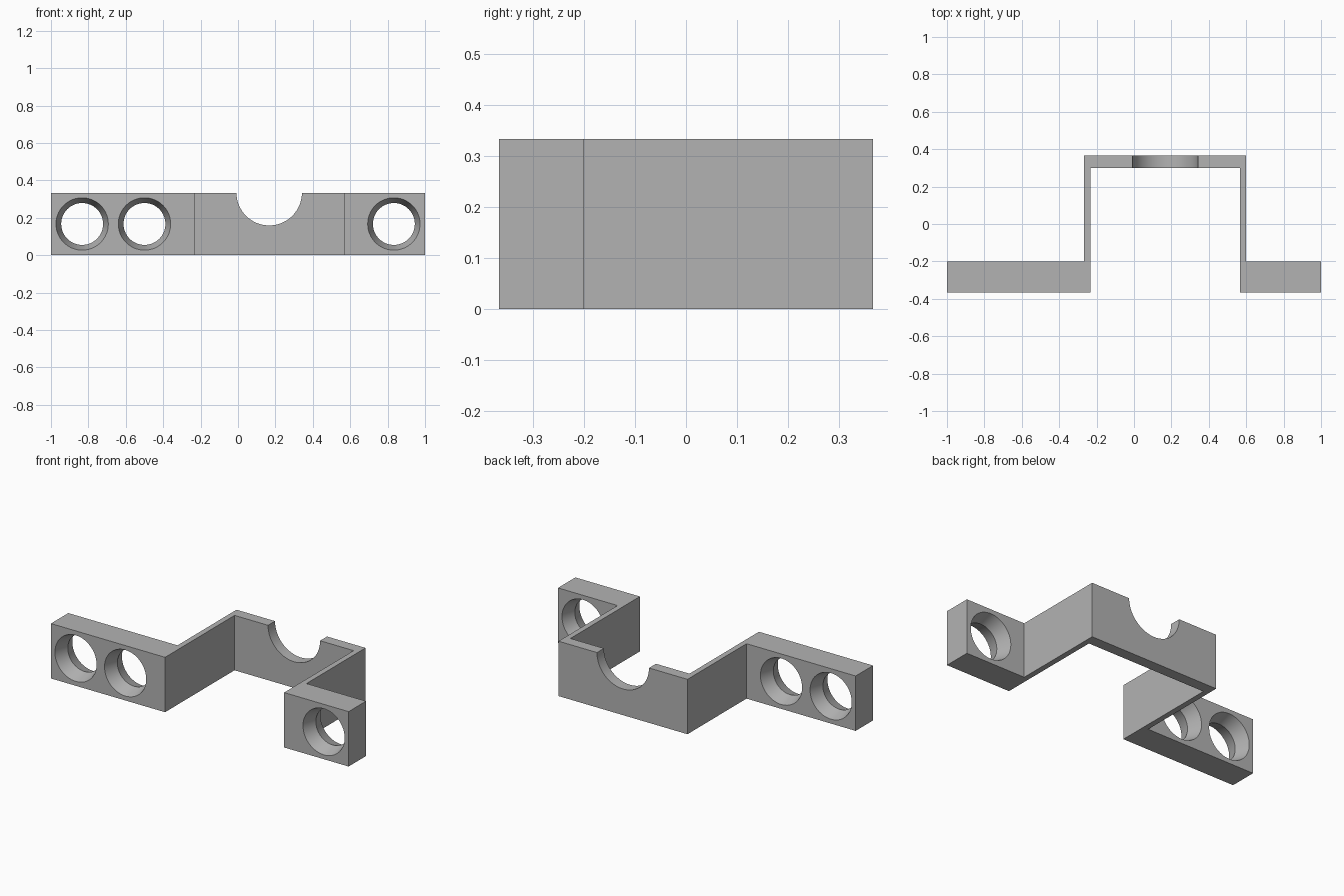
import bpy, bmesh, math
from mathutils import Matrix, Vector

cube = bpy.data.objects.get("Cube")
if cube:
    bpy.data.objects.remove(cube, do_unlink=True)

U = 1 / 30          # one design unit
HEIGHT = 10 * U
FRONT, BACK = -11 * U, 11 * U

grey = bpy.data.materials.new("plain grey")
grey.use_nodes = True
colour = (0.45, 0.45, 0.45, 1)
grey.diffuse_color = colour
grey.node_tree.nodes["Principled BSDF"].inputs["Base Color"].default_value = colour


def make_object(name, bm):
    bmesh.ops.recalc_face_normals(bm, faces=bm.faces)
    mesh = bpy.data.meshes.new(name)
    bm.to_mesh(mesh)
    bm.free()
    mesh.materials.append(grey)
    obj = bpy.data.objects.new(name, mesh)
    bpy.context.collection.objects.link(obj)
    return obj


def lathe_y(name, x, z, rings, sides=64):
    """Closed solid of circular rings (y, radius) along the y axis."""
    bm = bmesh.new()
    loops = []
    for y, r in rings:
        angles = [math.tau * i / sides for i in range(sides)]
        loops.append([bm.verts.new((x + r * math.cos(a), y, z + r * math.sin(a)))
                      for a in angles])
    for a, b in zip(loops, loops[1:]):
        for i in range(sides):
            j = (i + 1) % sides
            bm.faces.new((a[i], a[j], b[j], b[i]))
    bm.faces.new(loops[0])
    bm.faces.new(loops[-1])
    return make_object(name, bm)


# Bracket body: hat-shaped plan outline extruded upward
outline = [(-30, -11), (-7, -11), (-7, 9), (17, 9), (17, -11), (30, -11),
           (30, -6), (18, -6), (18, 11), (-8, 11), (-8, -6), (-30, -6)]
bm = bmesh.new()
base = bm.faces.new([bm.verts.new((x * U, y * U, 0)) for x, y in outline])
top = bmesh.ops.extrude_face_region(bm, geom=[base])
bmesh.ops.translate(bm, vec=(0, 0, HEIGHT),
                    verts=[v for v in top["geom"] if isinstance(v, bmesh.types.BMVert)])
bracket = make_object("bracket", bm)

# Screw holes: flared toward both faces, narrowest mid-thickness
MID, HALF = -8.5 * U, 2.5 * U
WIDE, NARROW, EXTRA = 0.14, 0.112, 0.01
flare = WIDE + (WIDE - NARROW) * EXTRA / HALF
rings = [(MID - HALF - EXTRA, flare), (MID, NARROW), (MID + HALF + EXTRA, flare)]
cutters = [lathe_y("hole_cutter", x * U, HEIGHT / 2, rings) for x in (-25, -15, 25)]

# Half-round notch in the top edge of the back wall
cutters.append(lathe_y("notch_cutter", 5 * U, HEIGHT + 0.0005,
                       [(8 * U, 0.175), (12 * U, 0.175)]))

bpy.context.view_layer.objects.active = bracket
bracket.select_set(True)
for cutter in cutters:
    cutter.hide_render = True
    mod = bracket.modifiers.new("cut", 'BOOLEAN')
    mod.operation = 'DIFFERENCE'
    mod.solver = 'EXACT'
    mod.object = cutter
    bpy.ops.object.modifier_apply(modifier=mod.name)
    bpy.data.objects.remove(cutter, do_unlink=True)

# Smooth bores, crisp edges (the bore's waist ridge stays sharp too)
bpy.ops.object.shade_smooth_by_angle(angle=math.radians(25))
